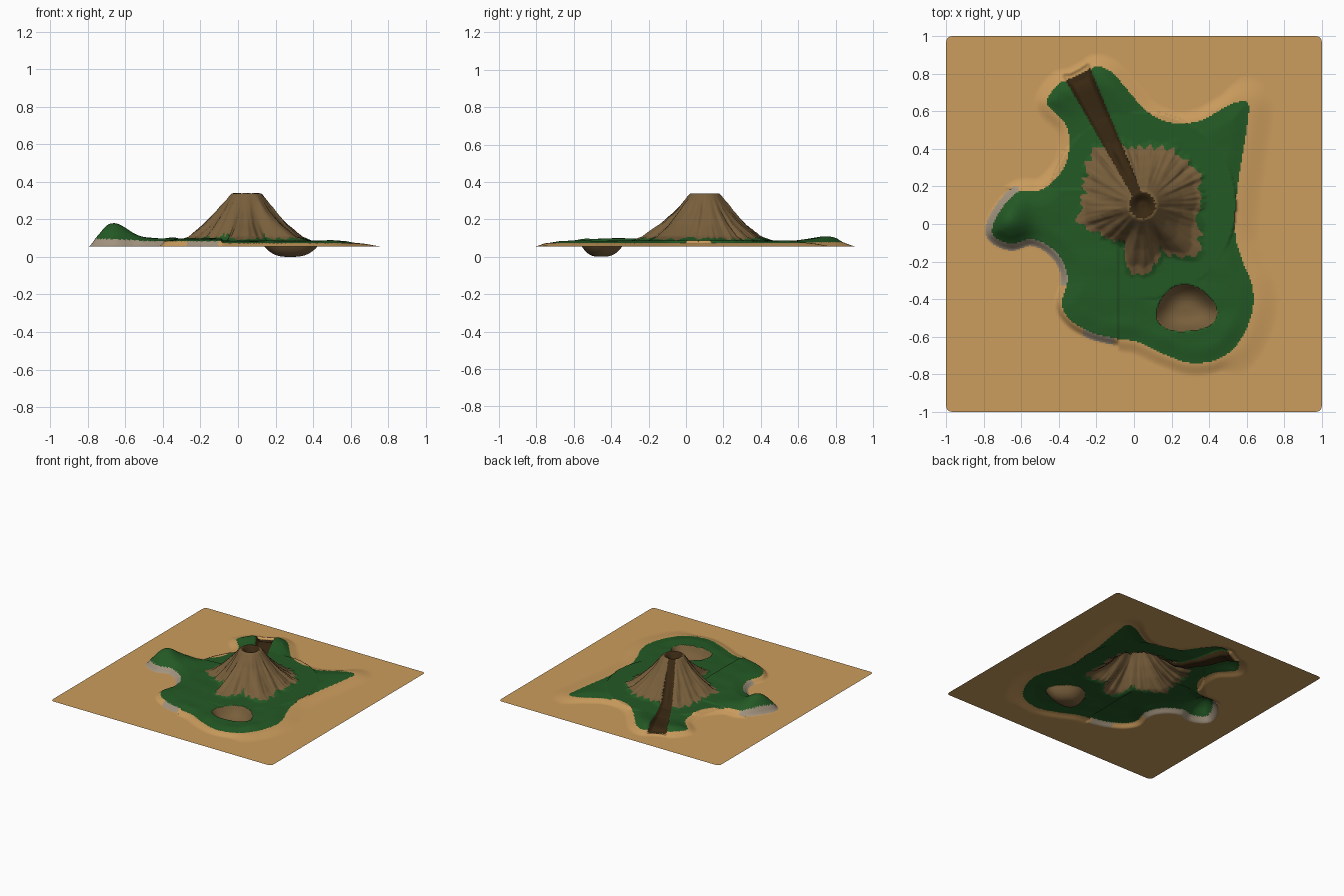
import bpy, math
from mathutils import Vector, noise, kdtree

if "Cube" in bpy.data.objects:
    bpy.data.objects.remove(bpy.data.objects["Cube"])

N = 250            # grid cells per side
SEA = 0.055        # level of the flat sand

def material(name, rgb):
    m = bpy.data.materials.new(name)
    m.diffuse_color = (*rgb, 1)
    m.use_nodes = True
    m.node_tree.nodes["Principled BSDF"].inputs["Base Color"].default_value = m.diffuse_color
    return m

MATS = {
    "sand_flat": material("sand", (0.60, 0.335, 0.11)),
    "grass_land": material("grass green", (0.017, 0.10, 0.018)),
    "volcano_rock": material("brown rock", (0.19, 0.115, 0.045)),
    "lava_channel": material("dark lava", (0.040, 0.021, 0.006)),
    "cliff_face": material("grey cliff", (0.36, 0.29, 0.21)),
}
MATS["pond_bowl"] = MATS["volcano_rock"]

# Coastline control points, counter-clockwise
COAST = [(.61, .64), (.55, .65), (.48, .62), (.35, .55), (.2, .54), (.07, .60), (-.03, .71),
         (-.12, .81), (-.20, .84), (-.25, .81), (-.33, .77), (-.40, .75), (-.46, .67), (-.45, .62),
         (-.37, .54), (-.345, .45), (-.36, .33), (-.42, .24), (-.5, .18), (-.62, .17),
         (-.72, .06), (-.755, -.05), (-.66, -.105), (-.55, -.08), (-.45, -.12), (-.38, -.2),
         (-.355, -.30), (-.385, -.43), (-.33, -.52), (-.22, -.58), (-.10, -.61), (.02, -.63),
         (.15, -.69), (.30, -.74), (.45, -.72), (.56, -.63), (.63, -.47), (.63, -.33),
         (.58, -.2), (.54, -.05), (.55, .18), (.60, .50)]

# Rock outline around the peak: angle in degrees, radius
PEAK = (0.045, 0.10)
ROCK = [(-164, .35), (-144, .27), (-116, .21), (-99, .385), (-88, .38), (-67, .26), (-45, .41),
        (-10, .29), (27, .335), (70, .33), (98, .30), (128, .40), (144, .37), (164, .32), (196, .35)]
FLANK = [(0, .345), (.08, .338), (.105, .305), (.15, .245), (.22, .172), (.30, .108), (.36, .087), (9, .087)]

def clamp(t):
    return max(0.0, min(1.0, t))

def smooth(a, b, v):
    t = clamp((v - a) / (b - a))
    return t * t * (3 - 2 * t)

def interp(table, v):
    for (a, p), (b, q) in zip(table, table[1:]):
        if v <= b:
            return p + (q - p) * clamp((v - a) / (b - a))
    return table[-1][1]

# Dense Catmull-Rom samples of the coast with tangents
samples = []
n = len(COAST)
for i in range(n):
    a, b, c, d = (Vector(COAST[(i + k) % n]) for k in (-1, 0, 1, 2))
    for s in range(20):
        t = s / 20
        p = 0.5 * (2 * b + (c - a) * t + (2 * a - 5 * b + 4 * c - d) * t * t
                   + (3 * b - a - 3 * c + d) * t ** 3)
        samples.append(p)
tree = kdtree.KDTree(len(samples))
for i, p in enumerate(samples):
    tree.insert((p.x, p.y, 0), i)
tree.balance()

def shore(x, y):
    """Signed distance to the coast, positive inland."""
    _, i, dist = tree.find((x, y, 0))
    p = samples[i]
    tan = samples[(i + 1) % len(samples)] - samples[i - 1]
    side = tan.x * (y - p.y) - tan.y * (x - p.x)
    return dist if side > 0 else -dist

def rock_polar(x, y):
    dx, dy = x - PEAK[0], y - PEAK[1]
    ang = math.degrees(math.atan2(dy, dx))
    if ang < -164:
        ang += 360
    return math.hypot(dx, dy), ang, interp(ROCK, ang)

def lava(x, y):
    """Position along the channel and distance over half width."""
    ux, uy, length = -.442, .897, .78
    dx, dy = x - PEAK[0], y - PEAK[1]
    t = (dx * ux + dy * uy) / length
    return t, abs(dx * uy - dy * ux) / (0.022 + 0.05 * clamp(t))

def pond(x, y):
    dx, dy = (x - .278) / .16, (y + .455) / .125
    a = math.atan2(dy, dx)
    return math.hypot(dx, dy) / (1 + .07 * math.cos(3 * a + 1.2))

def cliffy(x, y):
    head = x < -.34 and -.33 < y < .2 and not (x > -.62 and y > .04)
    return head or (-.27 < x < -.1 and y < -.5)

def height(x, y):
    sd = shore(x, y)
    # beach, then low rolling grass
    steep = x < -.08 and y < .19
    w = .04 if steep else .07 + .07 * smooth(.45, .6, x)
    z = SEA + .018 * smooth(-w, 0, sd)
    z += .012 * smooth(-.01, .09, sd) + (.012 * smooth(-.035, .01, sd) if steep else 0)
    if sd > 0:
        z += .006 * noise.noise((x * 7, y * 7, 3)) * smooth(0, .1, sd)
    # headland and northern humps
    z += .085 * math.exp(-((x + .67) ** 2 + (y - .03) ** 2) / .013) * smooth(-.045, .05, sd)
    z += .022 * smooth(.55, .75, y) * smooth(-.02, .05, sd) * (x < .2)
    # volcano with radial gullies
    r, ang, R = rock_polar(x, y)
    if r < .5:
        rr = r * (.335 / R) ** (.75 * smooth(.06, .3, r))
        gully = noise.noise((ang * .09, r * 3, 1)) + .6 * noise.noise((ang * .25, r * 5, 7))
        rr *= 1 + .10 * gully * smooth(.05, .15, r)
        z = max(z, interp(FLANK, rr))
        z -= .035 * (1 - smooth(.015, .07, r))
    # lava channel cut
    t, d = lava(x, y)
    if t > 0 and sd > -.03:
        cut = (1 - smooth(.6, 1.15, d)) * smooth(.08, .25, t)
        z = max(SEA, z - cut * (.018 + .02 * smooth(.5, .95, t)))
    # pond bowl
    q = pond(x, y)
    if q < 1:
        z *= q ** 3
    return z

def zone(x, y):
    sd = shore(x, y)
    t, d = lava(x, y)
    r, ang, R = rock_polar(x, y)
    if r < .07 + .012 * noise.noise((ang * .1, 0, 0)):
        return "lava_channel"
    if t > 0 and d < 1 and sd > -.008:
        return "lava_channel"
    if sd < 0:
        return "cliff_face" if sd > -.036 and cliffy(x, y) else "sand_flat"
    if pond(x, y) < 1:
        return "pond_bowl"
    if r < R * (1 + .12 * noise.noise((ang * .2, r * 4, 5))):
        return "volcano_rock"
    return "grass_land"

def rounded(x, y, rad=.03):
    """Pull the sheet corners onto a small arc."""
    c = 1 - rad
    ox, oy = max(abs(x) - c, 0), max(abs(y) - c, 0)
    if ox and oy:
        k = max(ox, oy) / math.hypot(ox, oy)
        x, y = math.copysign(c + ox * k, x), math.copysign(c + oy * k, y)
    return x, y

# Shared height grid
step = 2 / N
grid = []
for j in range(N + 1):
    for i in range(N + 1):
        x, y = rounded(-1 + i * step, -1 + j * step)
        grid.append((x, y, height(x, y)))

# Sort the cells into parts
parts = {name: [] for name in MATS}
for j in range(N):
    for i in range(N):
        a = j * (N + 1) + i
        name = zone(-1 + (i + .5) * step, -1 + (j + .5) * step)
        parts[name].append((a, a + 1, a + N + 2, a + N + 1))

# One object per part
for name, faces in parts.items():
    used = sorted({v for f in faces for v in f})
    index = {v: k for k, v in enumerate(used)}
    mesh = bpy.data.meshes.new(name)
    mesh.from_pydata([grid[v] for v in used], [], [[index[v] for v in f] for f in faces])
    mesh.materials.append(MATS[name])
    mesh.shade_smooth()
    bpy.context.collection.objects.link(bpy.data.objects.new(name, mesh))
